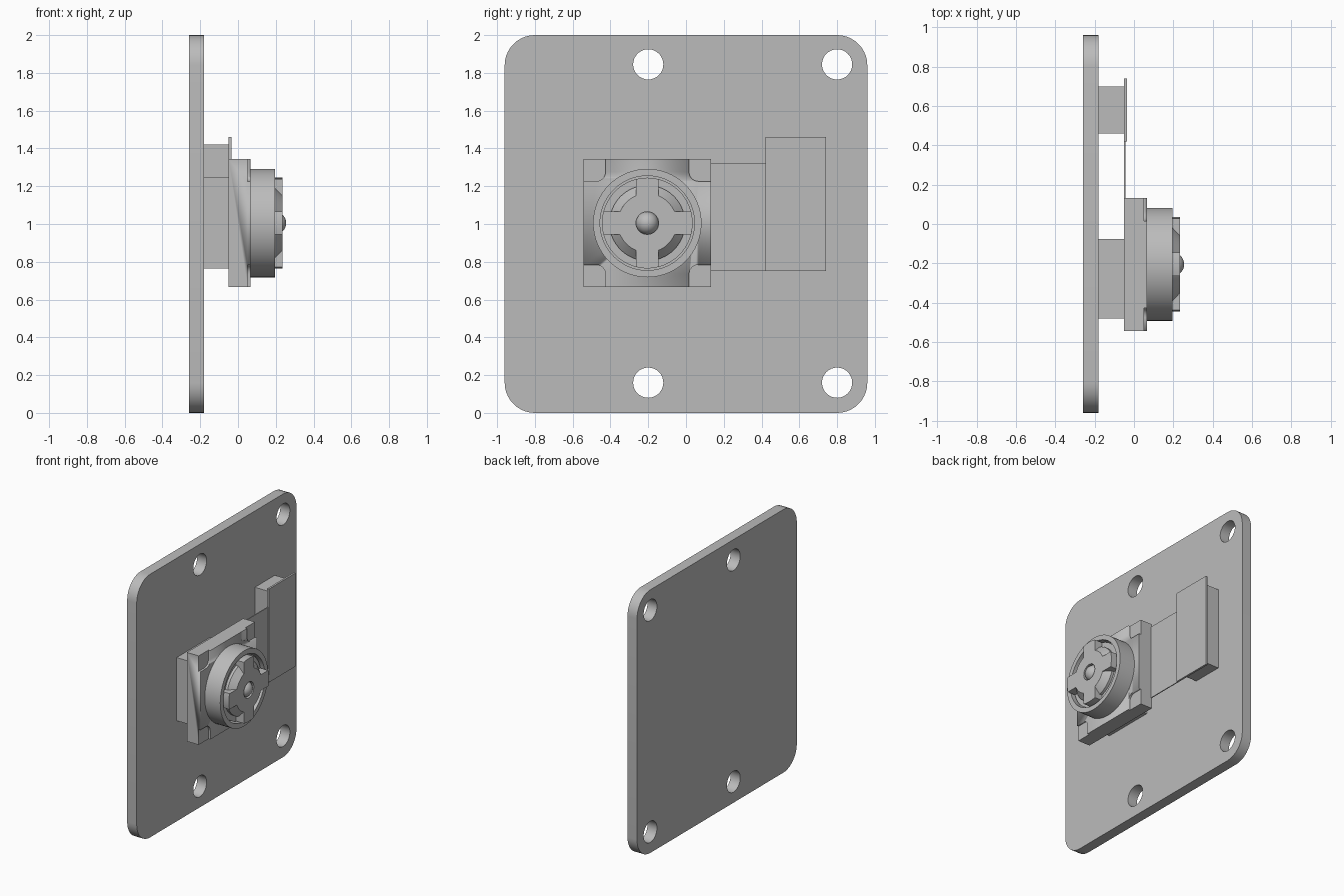
import bpy, bmesh
from math import sin, cos, pi, asin

cube = bpy.data.objects.get("Cube")
if cube:
    bpy.data.objects.remove(cube, do_unlink=True)

grey = bpy.data.materials.new("plain grey")
grey.use_nodes = True
grey.diffuse_color = (0.5, 0.5, 0.5, 1)
grey.node_tree.nodes["Principled BSDF"].inputs["Base Color"].default_value = (0.5, 0.5, 0.5, 1)

CY, CZ = -0.205, 1.005   # lens axis


def finish(name, bm):
    bmesh.ops.recalc_face_normals(bm, faces=bm.faces)
    mesh = bpy.data.meshes.new(name)
    bm.to_mesh(mesh)
    bm.free()
    mesh.materials.append(grey)
    ob = bpy.data.objects.new(name, mesh)
    bpy.context.collection.objects.link(ob)
    bpy.ops.object.select_all(action='DESELECT')
    ob.select_set(True)
    bpy.context.view_layer.objects.active = ob
    bpy.ops.object.shade_smooth_by_angle(angle=pi / 6)
    return ob


def arc(cy, cz, r, a0, a1, n):
    return [(cy + r * cos(a0 + (a1 - a0) * i / n), cz + r * sin(a0 + (a1 - a0) * i / n))
            for i in range(n + 1)]


def circle(cy, cz, r, n=48):
    return arc(cy, cz, r, 0, 2 * pi, n)[:-1]


def rect(y0, y1, z0, z1):
    return [(y0, z0), (y1, z0), (y1, z1), (y0, z1)]


def add_prism(bm, loops, x0, x1):
    """Extrude an outline in the YZ plane (later loops are holes) along x."""
    edges = []
    for loop in loops:
        vs = [bm.verts.new((x0, y, z)) for y, z in loop]
        edges += [bm.edges.new((v, vs[(i + 1) % len(vs)])) for i, v in enumerate(vs)]
    if len(loops) == 1:
        faces = [bm.faces.new(vs)]
    else:
        out = bmesh.ops.triangle_fill(bm, edges=edges, use_beauty=True, use_dissolve=False)
        faces = [f for f in out["geom"] if isinstance(f, bmesh.types.BMFace)]
    out = bmesh.ops.extrude_face_region(bm, geom=faces, use_keep_orig=True)
    moved = [v for v in out["geom"] if isinstance(v, bmesh.types.BMVert)]
    bmesh.ops.translate(bm, verts=moved, vec=(x1 - x0, 0, 0))


def prism(name, loops, x0, x1):
    bm = bmesh.new()
    add_prism(bm, loops, x0, x1)
    return finish(name, bm)


def lathe(name, profile, n=64):
    """Spin (radius, x) points around the lens axis."""
    bm = bmesh.new()
    vs = [bm.verts.new((x, CY + r, CZ)) for r, x in profile]
    edges = [bm.edges.new(p) for p in zip(vs, vs[1:])]
    bmesh.ops.spin(bm, geom=vs + edges, cent=(0, CY, CZ), axis=(1, 0, 0),
                   angle=2 * pi, steps=n)
    bmesh.ops.remove_doubles(bm, verts=bm.verts, dist=1e-5)
    return finish(name, bm)


# Circuit board with rounded corners and four mounting holes
R = 0.16
outline = []
for k, (sy, sz) in enumerate([(1, 1), (-1, 1), (-1, -1), (1, -1)]):
    outline += arc(sy * (0.96 - R), 1 + sz * (1 - R), R, k * pi / 2, (k + 1) * pi / 2, 10)
holes = [circle(y, z, 0.08, 32) for y in (-0.2, 0.8) for z in (0.16, 1.845)]
prism("circuit_board", [outline] + holes, -0.26, -0.18)

# Pad under the camera, connector, and flex cable
prism("camera_pad", [rect(-0.48, -0.075, 0.765, 1.245)], -0.18, -0.05)
prism("connector", [rect(0.46, 0.70, 0.79, 1.42)], -0.18, -0.05)
prism("connector_plate", [rect(0.42, 0.74, 0.75, 1.46)], -0.05, -0.035)
prism("flex_cable", [rect(0.13, 0.42, 0.75, 1.32)], -0.05, -0.043)

# Square camera housing with rounded notches in its front corners
H, N, F = 0.338, 0.117, 0.05
bm = bmesh.new()
for sy in (-1, 1):
    for sz in (-1, 1):
        notch = [(H + 0.02, H + 0.02), (H - N, H + 0.02)]
        notch += arc(H - N + F, H - N + F, F, pi, 1.5 * pi, 6) + [(H + 0.02, H - N)]
        add_prism(bm, [[(CY + sy * a, CZ + sz * b) for a, b in notch]], 0.05, 0.09)
cutter = finish("notch_cutter", bm)
cutter.hide_render = True
cutter.hide_set(True)
housing = prism("camera_housing", [rect(CY - H, CY + H, CZ - H, CZ + H)], -0.05, 0.065)
cut = housing.modifiers.new("notches", 'BOOLEAN')
cut.operation, cut.object, cut.solver = 'DIFFERENCE', cutter, 'EXACT'

# Lens barrel: outer wall, rim, narrow groove and recessed floor
lathe("lens_barrel", [(0.287, 0.065), (0.287, 0.195), (0.25, 0.195), (0.25, 0.12),
                      (0.24, 0.12), (0.24, 0.17), (0.0, 0.17)])

# Sloped skirt around the hub
lathe("hub_skirt", [(0.156, 0.235), (0.2, 0.19), (0.2, 0.17)])

# Hub with four arms and a central opening
W, RO, RI = 0.06, 0.24, 0.156
ao, ai = asin(W / RO), asin(W / RI)
cross = []
for k in range(4):
    a = k * pi / 2
    cross += arc(CY, CZ, RO, a - ao, a + ao, 6)
    cross += arc(CY, CZ, RI, a + ai, a + pi / 2 - ai, 10)
prism("lens_cross", [cross, circle(CY, CZ, 0.06, 32)], 0.17, 0.235)

# Domed lens in the opening
lathe("lens", [(0.06 * cos(i * pi / 20), 0.195 + 0.06 * sin(i * pi / 20)) for i in range(11)], 32)
